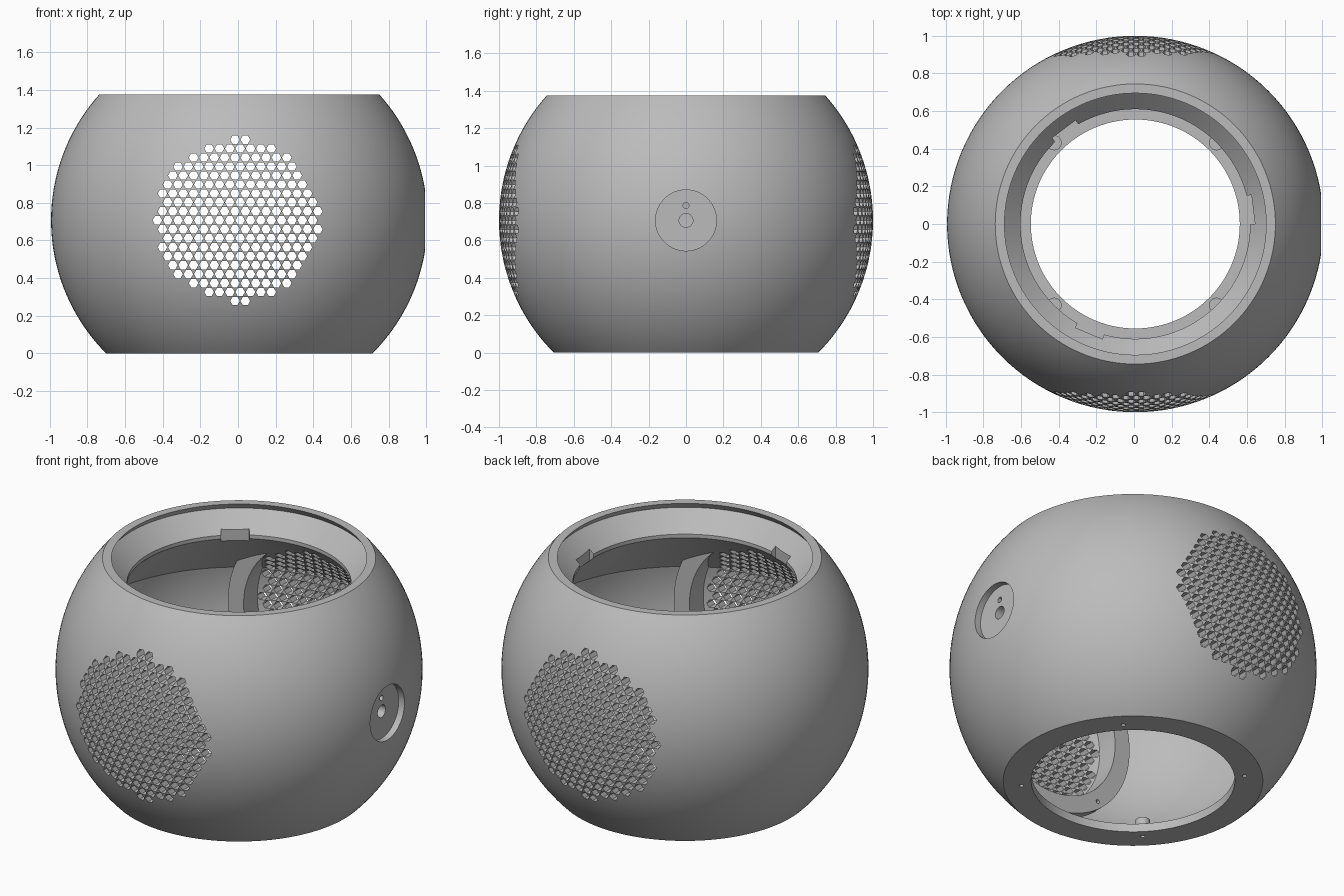
import bpy, bmesh
from math import sin, cos, pi, radians, sqrt, asin, hypot
from mathutils import Matrix, Vector

cube = bpy.data.objects.get("Cube")
if cube:
    bpy.data.objects.remove(cube)

CENTRE = 0.707      # height of the sphere centre
HEIGHT = 1.375
INNER = 0.95        # radius of the hollow
FLOOR = 0.05
SHIFT = 0.007       # the recess flattens one side, so the sphere sits off centre

grey = bpy.data.materials.new("mid_grey")
grey.use_nodes = True
grey.diffuse_color = (0.5, 0.5, 0.5, 1)
grey.node_tree.nodes["Principled BSDF"].inputs["Base Color"].default_value = (0.5, 0.5, 0.5, 1)


def finish(name, bm):
    bmesh.ops.recalc_face_normals(bm, faces=bm.faces)
    mesh = bpy.data.meshes.new(name)
    bm.to_mesh(mesh)
    bm.free()
    mesh.materials.append(grey)
    ob = bpy.data.objects.new(name, mesh)
    ob.location.x = SHIFT
    bpy.context.collection.objects.link(ob)
    return ob


def activate(ob):
    bpy.ops.object.select_all(action='DESELECT')
    ob.select_set(True)
    bpy.context.view_layer.objects.active = ob


def smooth(ob):
    activate(ob)
    bpy.ops.object.shade_smooth_by_angle(angle=radians(25))


def revolve(name, profile, segments, matrix=Matrix()):
    """Turn a closed (radius, height) profile about z into a ring."""
    bm = bmesh.new()
    rings = []
    for i in range(segments):
        a = 2 * pi * i / segments
        rings.append([bm.verts.new(matrix @ Vector((r * cos(a), r * sin(a), z))) for r, z in profile])
    n = len(profile)
    for i, ring in enumerate(rings):
        nxt = rings[(i + 1) % segments]
        for j in range(n):
            k = (j + 1) % n
            bm.faces.new((ring[j], nxt[j], nxt[k], ring[k]))
    return finish(name, bm)


def rod(bm, centre, axis, radius, length, sides=32):
    turn = Vector((0, 0, 1)).rotation_difference(Vector(axis)).to_matrix().to_4x4()
    bmesh.ops.create_cone(bm, cap_ends=True, segments=sides, radius1=radius, radius2=radius,
                          depth=length, matrix=Matrix.Translation(centre) @ turn)


def cut(ob, bm):
    cutter = finish("cutter", bm)
    cutter.hide_render = True
    activate(ob)
    mod = ob.modifiers.new("cut", 'BOOLEAN')
    mod.operation = 'DIFFERENCE'
    mod.solver = 'EXACT'
    mod.object = cutter
    bpy.ops.object.modifier_apply(modifier=mod.name)
    bpy.data.objects.remove(cutter)


def arc(radius, z0, z1, steps):
    a0, a1 = asin((z0 - CENTRE) / radius), asin((z1 - CENTRE) / radius)
    angles = [a0 + (a1 - a0) * i / steps for i in range(steps + 1)]
    return [(radius * cos(a), CENTRE + radius * sin(a)) for a in angles]


# Hollow truncated sphere: undercut rim, funnel neck, sloped ceiling, bottom flange
profile = arc(1.0, 0, HEIGHT, 40)
profile += [(0.695, HEIGHT), (0.72, 1.34), (0.61, 1.23), (0.61, 1.208)]
profile += arc(INNER, 0.885, FLOOR, 28)
profile += [(0.555, FLOOR), (0.555, 0)]
shell = revolve("shell", profile, 128)

# Honeycomb grille, pierced through front and back
bm = bmesh.new()
pitch = 0.055
for row in range(-9, 10):
    z = row * pitch * sqrt(3) / 2
    for col in range(-10, 11):
        x = 0.0045 + (col + 0.5 * (row % 2)) * pitch
        if hypot(x + SHIFT, z) < 0.431:
            ring = [(x + 0.0255 * cos(i * pi / 3), CENTRE + z + 0.0255 * sin(i * pi / 3)) for i in range(6)]
            ends = [[bm.verts.new((u, y, v)) for u, v in ring] for y in (-1.1, 1.1)]
            bm.faces.new(ends[0])
            bm.faces.new(ends[1][::-1])
            for i in range(6):
                k = (i + 1) % 6
                bm.faces.new((ends[0][i], ends[1][i], ends[1][k], ends[0][k]))
# Round recess on the side
rod(bm, (1.044, 0, CENTRE), (1, 0, 0), 0.163, 0.2, 64)
# Three locking notches in the neck
for i in range(3):
    spin = Matrix.Rotation(radians(7 + 120 * i), 4, 'Z')
    place = spin @ Matrix.Translation((0.581, 0, 1.22)) @ Matrix.Diagonal((0.1, 0.155, 0.16, 1))
    bmesh.ops.create_cube(bm, size=1, matrix=place)
# Screw holes under the flange
corners = [(0.61 * cos(a), 0.61 * sin(a)) for a in [radians(45 + 90 * i) for i in range(4)]]
for x, y in corners:
    rod(bm, (x, y, 0), (0, 0, 1), 0.012, 0.07, 16)
cut(shell, bm)
smooth(shell)

# Recess floor, thickened inward, with a cable hole and a small pilot hole
bm = bmesh.new()
rod(bm, (0.919, 0, CENTRE), (1, 0, 0), 0.2, 0.058, 64)
recess_floor = finish("recess_floor", bm)
bm = bmesh.new()
rod(bm, (0.92, 0, CENTRE), (1, 0, 0), 0.037, 0.16)
rod(bm, (0.92, 0, CENTRE + 0.08), (1, 0, 0), 0.016, 0.16, 20)
cut(recess_floor, bm)
smooth(recess_floor)

# Mounting collars behind the grilles, with screw holes
for name, side in (("front_collar", -1), ("back_collar", 1)):
    turn = Matrix.Translation((0, 0, CENTRE)) @ Matrix.Rotation(-side * pi / 2, 4, 'X')
    collar = revolve(name, [(0.46, 0.70), (0.563, 0.70), (0.563, 0.79), (0.46, 0.86)], 96, turn)
    bm = bmesh.new()
    for a in (50, 130, 230, 310):
        x, z = 0.525 * cos(radians(a)), 0.525 * sin(radians(a))
        rod(bm, (x, side * 0.70, CENTRE + z), (0, 1, 0), 0.012, 0.1, 16)
    cut(collar, bm)
    smooth(collar)

# Screw bosses standing on the flange
for i, (x, y) in enumerate(corners):
    bm = bmesh.new()
    rod(bm, (x, y, 0.07), (0, 0, 1), 0.04, 0.06)
    smooth(finish("screw_boss_%d" % (i + 1), bm))
